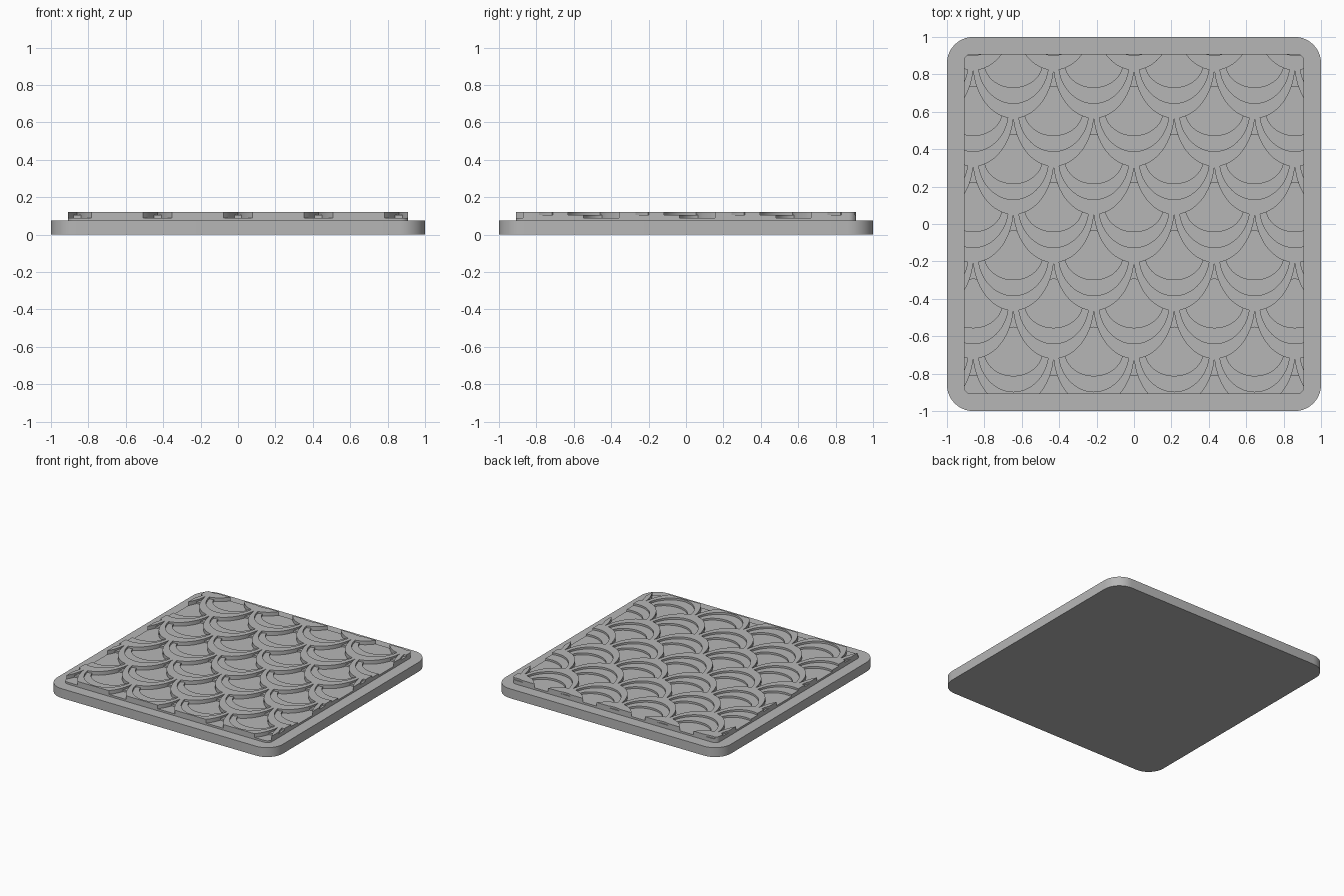
import bpy, bmesh, math
from mathutils import Vector
from mathutils.geometry import delaunay_2d_cdt

if "Cube" in bpy.data.objects:
    bpy.data.objects.remove(bpy.data.objects["Cube"])

BASE_TOP = 0.075
LEVELS = (0.12, 0.105, 0.09)                          # rim, step, recess
RINGS = ((0.217, 0.295), (0.188, 0.215), (0.155, 0.13))  # ellipse half sizes
PITCH_X, PITCH_Y, TOP_ROW = 0.43, 0.257, 1.117
SEGMENTS = 64
STEP = 2 * math.pi / SEGMENTS

stone = bpy.data.materials.new("light_grey")
stone.use_nodes = True
grey = (0.47, 0.47, 0.47, 1)
stone.diffuse_color = grey
stone.node_tree.nodes["Principled BSDF"].inputs["Base Color"].default_value = grey


def rounded_square(half, radius, steps=10):
    points = []
    for quarter in range(4):
        middle = math.radians(45 + 90 * quarter)
        cx = math.copysign(half - radius, math.cos(middle))
        cy = math.copysign(half - radius, math.sin(middle))
        for i in range(steps + 1):
            a = math.pi / 2 * (quarter + i / steps)
            points.append(Vector((cx + radius * math.cos(a), cy + radius * math.sin(a))))
    return points


def inside_convex(p, outline):
    return all((b - a).cross(p - a) > 0 for a, b in zip(outline, outline[1:] + outline[:1]))


def inside_ring(p, centre, ring):
    # faceted ellipse, tested as a regular polygon after scaling
    x, y = (p.x - centre[0]) / ring[0], (p.y - centre[1]) / ring[1]
    turn = math.atan2(y, x) % STEP - STEP / 2
    return math.hypot(x, y) * math.cos(turn) < math.cos(STEP / 2)


def finish(name, bm):
    bmesh.ops.recalc_face_normals(bm, faces=bm.faces)
    mesh = bpy.data.meshes.new(name)
    bm.to_mesh(mesh)
    bm.free()
    mesh.materials.append(stone)
    obj = bpy.data.objects.new(name, mesh)
    bpy.context.collection.objects.link(obj)
    bpy.ops.object.select_all(action="DESELECT")
    obj.select_set(True)
    bpy.context.view_layer.objects.active = obj
    bpy.ops.object.shade_smooth_by_angle(angle=math.radians(30))


# Base slab
bm = bmesh.new()
bottom = bm.faces.new([bm.verts.new((p.x, p.y, 0)) for p in rounded_square(1, 0.14)])
top = bmesh.ops.extrude_face_region(bm, geom=[bottom], use_keep_orig=True)["geom"]
bmesh.ops.translate(bm, vec=(0, 0, BASE_TOP),
                    verts=[g for g in top if isinstance(g, bmesh.types.BMVert)])
finish("base_slab", bm)

# Scale layout: staggered rows, upper rows overlap lower ones
rows = []
for j in range(10):
    shift = PITCH_X / 2 * (j % 2)
    rows.append([(n * PITCH_X + shift, TOP_ROW - j * PITCH_Y) for n in range(-3, 4)])
border = rounded_square(0.91, 0.04, 6)


def height_at(p):
    for row in rows:
        for centre in row:
            if inside_ring(p, centre, RINGS[0]):
                if inside_ring(p, centre, RINGS[2]):
                    return LEVELS[2]
                return LEVELS[1] if inside_ring(p, centre, RINGS[1]) else LEVELS[0]
    return LEVELS[2]


# Plan of all outlines, split into flat cells
points, lines = [], []


def add_loop(loop):
    start, count = len(points), len(loop)
    points.extend(loop)
    lines.extend((start + i, start + (i + 1) % count) for i in range(count))


add_loop(border)
for row in rows:
    for cx, cy in row:
        for rx, ry in RINGS:
            add_loop([Vector((cx + rx * math.cos(i * STEP), cy + ry * math.sin(i * STEP)))
                      for i in range(SEGMENTS)])
plan, _, cells, *_ = delaunay_2d_cdt(points, lines, [], 0, 1e-5, False)

# Scale relief: each cell at its level, walls wherever levels differ
bm = bmesh.new()
made = {}


def corner(i, z):
    if (i, z) not in made:
        made[i, z] = bm.verts.new((plan[i].x, plan[i].y, z))
    return made[i, z]


sides = {}
for cell in cells:
    middle = sum((plan[i] for i in cell), Vector((0, 0))) / len(cell)
    if not inside_convex(middle, border):
        continue
    z = height_at(middle)
    bm.faces.new([corner(i, z) for i in cell])
    for a, b in zip(cell, list(cell[1:]) + [cell[0]]):
        sides[a, b] = z
for (a, b), z in sides.items():
    low = sides.get((b, a), BASE_TOP)
    if low < z:
        bm.faces.new([corner(b, z), corner(a, z), corner(a, low), corner(b, low)])
bmesh.ops.dissolve_limit(bm, angle_limit=0.001, verts=bm.verts, edges=bm.edges)
finish("scale_relief", bm)
